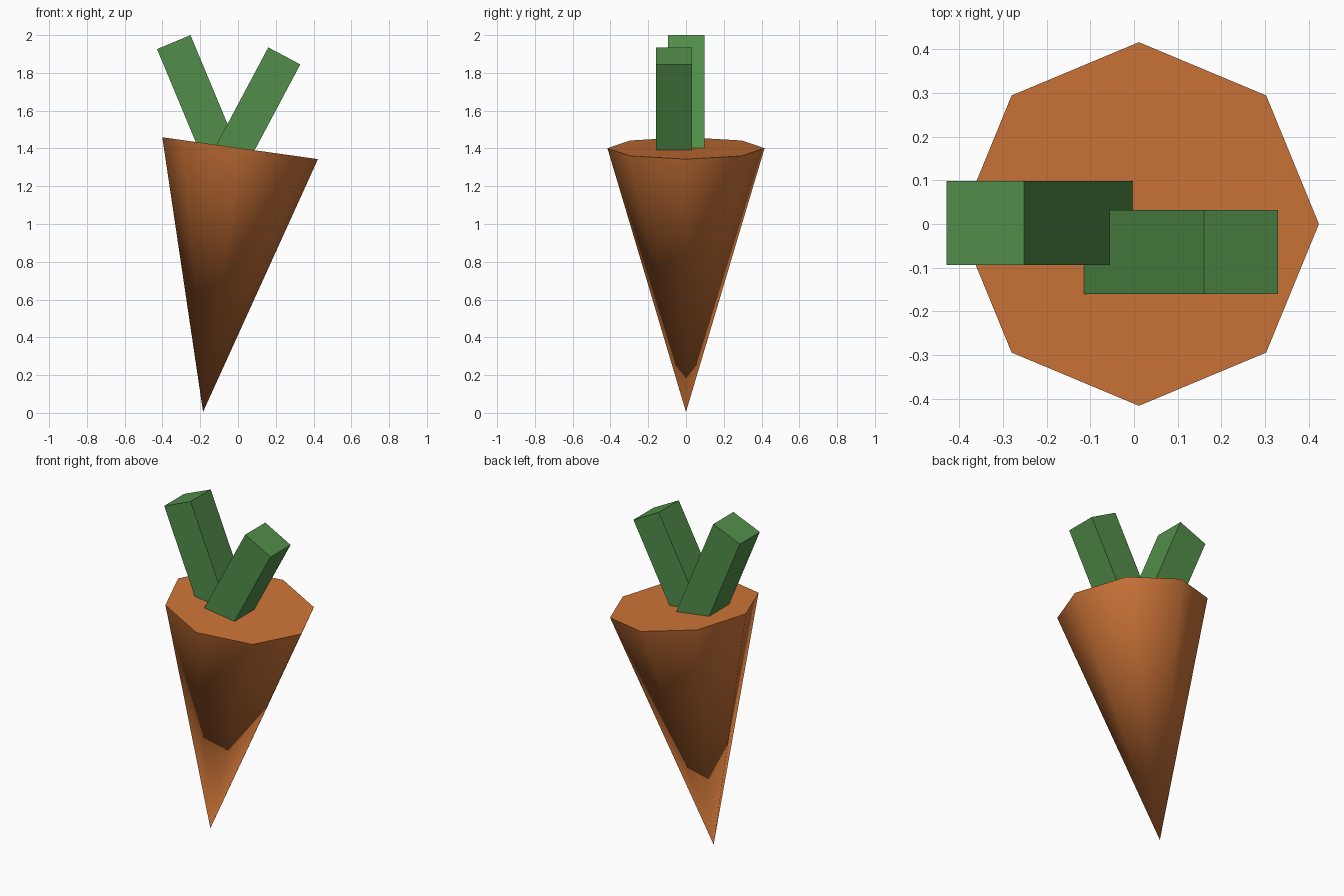
import bpy
from math import radians, sin, cos, pi
from mathutils import Vector

cube = bpy.data.objects.get("Cube")
if cube:
    bpy.data.objects.remove(cube, do_unlink=True)


def make_material(name, rgb):
    mat = bpy.data.materials.new(name)
    mat.use_nodes = True
    mat.diffuse_color = (*rgb, 1)
    mat.node_tree.nodes["Principled BSDF"].inputs["Base Color"].default_value = (*rgb, 1)
    return mat


orange = make_material("carrot orange", (0.62, 0.18, 0.04))
green = make_material("stalk green", (0.085, 0.27, 0.068))


def lean_axis(angle):
    """Upward direction leaning towards +x by the angle."""
    return Vector((sin(angle), 0, cos(angle)))


# Root: eight-sided cone standing on its tip, leaning to one side
lean = radians(8)
length = 1.41
tip = Vector((-0.185, 0, 0.005))
bpy.ops.mesh.primitive_cone_add(
    vertices=8, radius1=0.416, radius2=0, depth=length,
    location=tip + lean_axis(lean) * length / 2, rotation=(0, pi + lean, 0))
root = bpy.context.object
root.name = "carrot_root"
root.data.materials.append(orange)
bpy.ops.object.shade_smooth_by_angle(angle=radians(50))


# Stalks: square bars sunk into the flat top of the root
def add_stalk(name, top, angle, width=0.192, height=0.7):
    centre = Vector(top) - lean_axis(angle) * height / 2
    bpy.ops.mesh.primitive_cube_add(size=1, location=centre, rotation=(0, angle, 0))
    stalk = bpy.context.object
    stalk.name = name
    stalk.scale = (width, width, height)
    stalk.data.materials.append(green)


add_stalk("right_stalk", (-0.34, 0.002, 1.963), radians(-22.6))
add_stalk("left_stalk", (0.245, -0.064, 1.89), radians(28))
